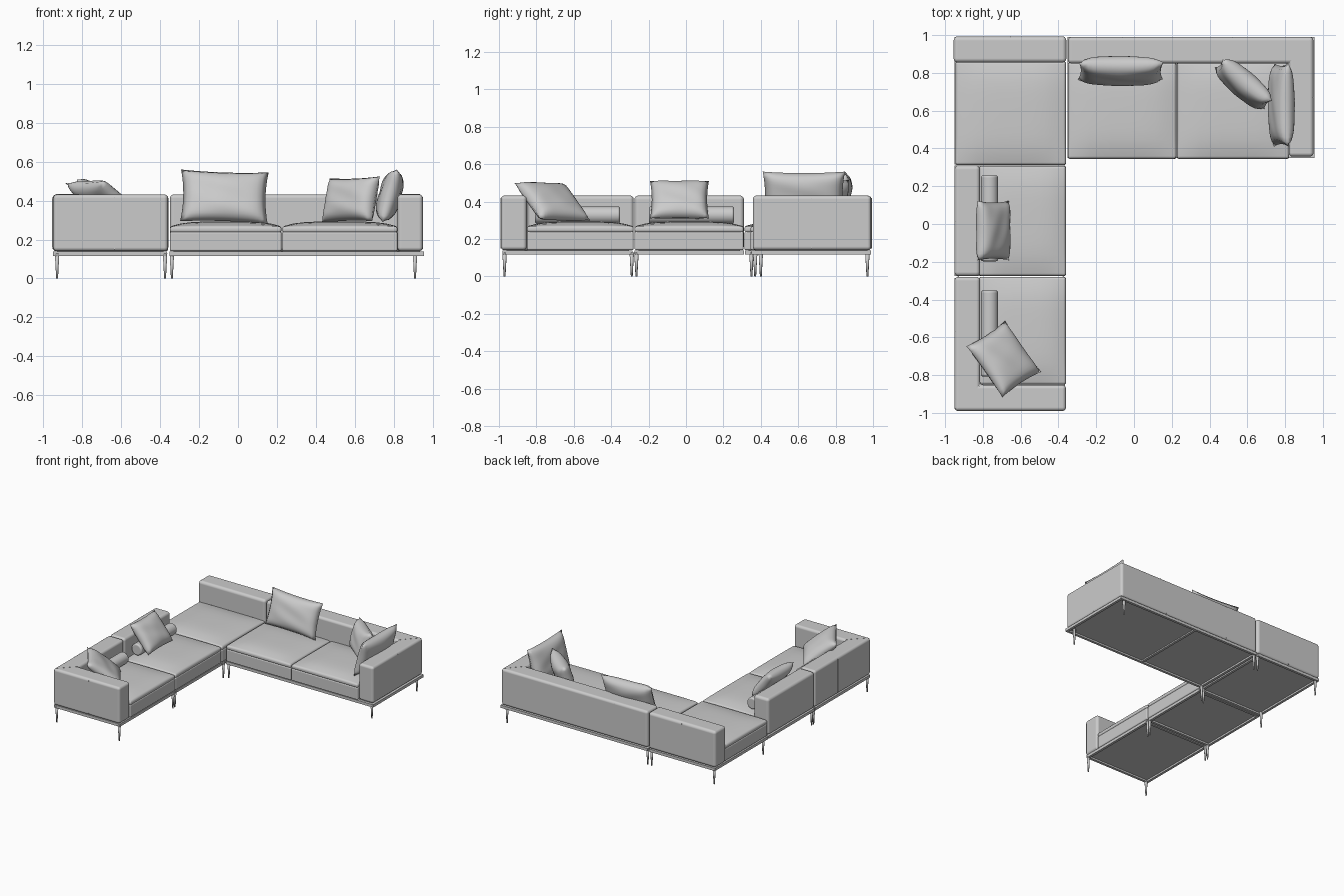
import bpy
import bmesh
from math import sin
from mathutils import Matrix, Vector

cube = bpy.data.objects.get("Cube")
if cube:
    bpy.data.objects.remove(cube, do_unlink=True)

grey = bpy.data.materials.new("soft grey")
grey.use_nodes = True
tone = (0.6, 0.6, 0.6, 1)
grey.diffuse_color = tone
grey.node_tree.nodes["Principled BSDF"].inputs["Base Color"].default_value = tone


def finish(bm, name, bevel=0.0, smooth=True):
    bmesh.ops.recalc_face_normals(bm, faces=bm.faces)
    mesh = bpy.data.meshes.new(name)
    bm.to_mesh(mesh)
    bm.free()
    mesh.materials.append(grey)
    for p in mesh.polygons:
        p.use_smooth = smooth
    ob = bpy.data.objects.new(name, mesh)
    bpy.context.collection.objects.link(ob)
    if bevel:
        mod = ob.modifiers.new("Rounded edges", 'BEVEL')
        mod.width = bevel
        mod.segments = 4
        mod.limit_method = 'ANGLE'
        mod.harden_normals = True
    return ob


def prism(name, outline, z0, z1, bevel):
    """Upright block with the given floor outline."""
    bm = bmesh.new()
    face = bm.faces.new([bm.verts.new((x, y, z0)) for x, y in outline])
    top = bmesh.ops.extrude_face_region(bm, geom=[face])["geom"]
    bmesh.ops.translate(bm, vec=(0, 0, z1 - z0),
                        verts=[g for g in top if isinstance(g, bmesh.types.BMVert)])
    # extrusion keeps the bottom face
    return finish(bm, name, bevel, bevel > 0)


def box(name, x0, x1, y0, y1, z0, z1, bevel=0.0):
    return prism(name, [(x0, y0), (x1, y0), (x1, y1), (x0, y1)], z0, z1, bevel)


def seat(name, x0, x1, y0, y1):
    """Upholstered base with a crowned pad on top."""
    box(name + "_base", x0, x1, y0, y1, 0.14, 0.24, 0.01)
    bm = bmesh.new()
    bmesh.ops.create_grid(bm, x_segments=10, y_segments=10, size=1)
    low = bmesh.ops.extrude_face_region(bm, geom=bm.faces[:])["geom"]
    low = {g for g in low if isinstance(g, bmesh.types.BMVert)}
    for v in bm.verts:
        u, w = v.co.x, v.co.y
        crown = 0.025 * (1 - u ** 4) * (1 - w ** 4)
        v.co = ((x0 + x1) / 2 + u * (x1 - x0) / 2,
                (y0 + y1) / 2 + w * (y1 - y0) / 2,
                0.235 if v in low else 0.268 + crown)
    finish(bm, name + "_pad", 0.014)


def pillow(name, centre, across, up, thick):
    """Pinched scatter cushion; across and up are full edge vectors."""
    across, up = Vector(across), Vector(up)
    normal = across.cross(up).normalized()
    bm = bmesh.new()
    for side in (-1, 1):
        made = bmesh.ops.create_grid(bm, x_segments=18, y_segments=18, size=1)
        for v in made["verts"]:
            u, w = v.co.x, v.co.y
            puff = max(0, (1 - u ** 4) * (1 - w ** 4)) ** 0.6
            fold = 1 + 0.06 * sin(5 * u + 3 * w) * sin(4 * w - u)
            v.co = (Vector(centre)
                    + across * (u / 2 * (1 - 0.06 * (1 - w * w)))
                    + up * (w / 2 * (1 - 0.06 * (1 - u * u)))
                    + normal * (side * thick / 2 * puff * fold))
    bmesh.ops.remove_doubles(bm, verts=bm.verts, dist=0.0005)
    finish(bm, name)


def cylinder(name, place, r1, r2, depth, sides, bevel=0.0):
    bm = bmesh.new()
    bmesh.ops.create_cone(bm, cap_ends=True, segments=sides, radius1=r1,
                          radius2=r2, depth=depth, matrix=place)
    finish(bm, name, bevel)


def frame(name, x0, x1, y0, y1):
    """Metal rim with a recessed underside panel."""
    r = 0.02
    box(name + "_panel", x0 + r, x1 - r, y0 + r, y1 - r, 0.13, 0.142)
    for end, (a, b) in {"front": (y0, y0 + r), "back": (y1 - r, y1)}.items():
        box(f"{name}_{end}_rail", x0, x1, a, b, 0.116, 0.138)
    for end, (a, b) in {"right": (x0, x0 + r), "left": (x1 - r, x1)}.items():
        box(f"{name}_{end}_rail", a, b, y0 + r, y1 - r, 0.116, 0.138)


# Metal base
frame("long_frame", -0.352, 0.955, 0.35, 0.99)
frame("corner_frame", -0.95, -0.364, 0.315, 0.99)
frame("middle_frame", -0.95, -0.364, -0.275, 0.31)
frame("end_frame", -0.95, -0.364, -0.98, -0.285)
box("long_frame_crossbar", 0.215, 0.235, 0.37, 0.97, 0.12, 0.135)

# Tapered legs
legs = [(-0.34, 0.37), (-0.34, 0.97), (0.91, 0.4), (0.91, 0.97),
        (-0.93, 0.97), (-0.375, 0.97), (-0.93, 0.35), (-0.375, 0.35),
        (-0.93, -0.265), (-0.375, -0.265), (-0.93, -0.29), (-0.375, -0.29),
        (-0.93, -0.97), (-0.375, -0.97)]
for i, (x, y) in enumerate(legs):
    cylinder(f"leg_{i + 1}", Matrix.Translation((x, y, 0.064)), 0.005, 0.012, 0.128, 10)

# Seats
seat("corner_seat", -0.945, -0.36, 0.312, 0.86)
seat("long_seat_right", -0.35, 0.224, 0.345, 0.855)
seat("long_seat_left", 0.228, 0.82, 0.345, 0.855)
seat("middle_seat", -0.82, -0.36, -0.275, 0.308)
seat("end_seat", -0.82, -0.36, -0.85, -0.28)

# Backs and arms
top = 0.432
box("corner_back", -0.955, -0.358, 0.855, 0.993, 0.14, top, 0.022)
box("middle_back", -0.95, -0.815, -0.276, 0.31, 0.14, top, 0.022)
prism("long_back_and_arm",
      [(-0.35, 0.99), (-0.35, 0.85), (0.82, 0.85), (0.82, 0.357),
       (0.95, 0.357), (0.95, 0.99)], 0.14, top, 0.02)
prism("end_back_and_arm",
      [(-0.95, -0.28), (-0.95, -0.99), (-0.36, -0.99), (-0.36, -0.852),
       (-0.815, -0.852), (-0.815, -0.28)], 0.14, top, 0.02)

# Mitre seams on the two corners
for name, a, b in (("long_mitre", (0.825, 0.855), (0.935, 0.975)),
                   ("end_mitre", (-0.82, -0.857), (-0.935, -0.975))):
    a, b = Vector(a), Vector(b)
    side = (b - a).orthogonal().normalized() * 0.002
    prism(name, [a - side, b - side, b + side, a + side], top - 0.002, top + 0.001, 0)

# Upright panel seams on the outer faces
s = 0.002
box("end_arm_seam", -0.635 - s, -0.635 + s, -0.991, -0.988, 0.15, 0.42)
box("long_arm_seam", 0.948, 0.951, 0.67 - s, 0.67 + s, 0.15, 0.42)
for i, x in enumerate((-0.655, -0.06, 0.52)):
    edge = 0.993 if x < -0.5 else 0.99
    box(f"back_seam_{i + 1}", x - s, x + s, edge - 0.002, edge + 0.001, 0.15, 0.42)
for i, y in enumerate((0.015, -0.57)):
    box(f"side_seam_{i + 1}", -0.951, -0.948, y - s, y + s, 0.15, 0.42)

# Bolsters lying along the side backs
for name, y in (("middle_bolster", 0.03), ("end_bolster", -0.58)):
    place = Matrix.Translation((-0.765, y, 0.328)) @ Matrix.Rotation(1.5708, 4, 'X')
    cylinder(name, place, 0.046, 0.046, 0.455, 32, 0.012)

# Scatter cushions
pillow("wide_cushion", (-0.07, 0.81, 0.42), (0.45, 0, -0.015), (0.005, 0.09, 0.265), 0.12)
pillow("angled_cushion", (0.58, 0.74, 0.405), (0.26, -0.22, 0.01), (0.04, 0.045, 0.23), 0.12)
pillow("arm_cushion", (0.78, 0.63, 0.425), (0, 0.44, 0), (0.075, 0, 0.27), 0.11)
pillow("middle_cushion", (-0.745, -0.035, 0.41), (0, 0.315, 0), (-0.165, 0, 0.2), 0.1)
pillow("corner_cushion", (-0.69, -0.715, 0.4), (0.19, -0.27, 0.01), (-0.205, -0.135, 0.19), 0.1)
